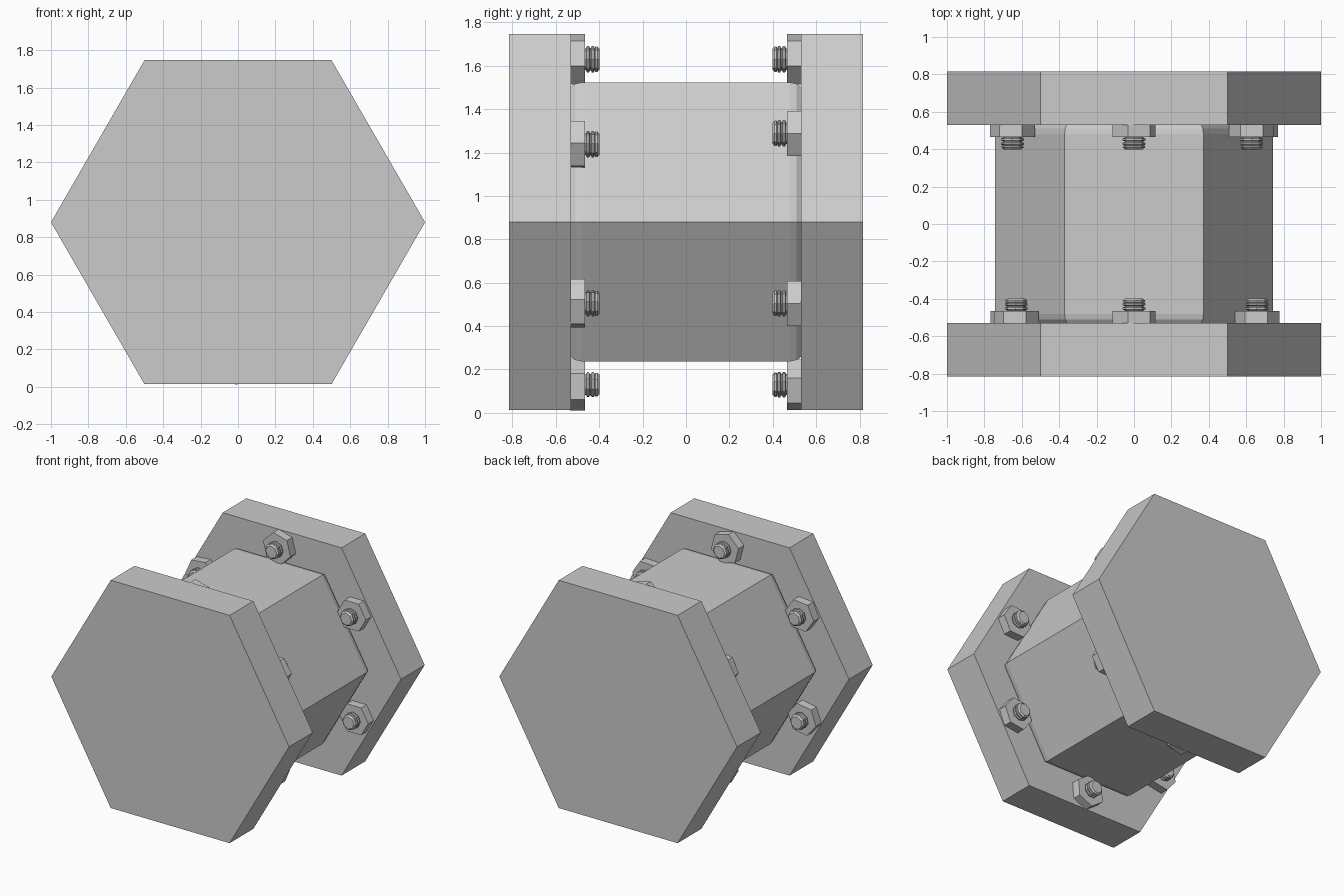
import bpy, bmesh
from math import cos, sin, radians, tau

if "Cube" in bpy.data.objects:
    bpy.data.objects.remove(bpy.data.objects["Cube"])

CZ = 0.88  # height of the main axis


def prism(name, profile, sides, cx=0.0, cz=CZ, turn=0.0):
    """Closed solid along y from (y, radius) rings with a given number of sides."""
    bm = bmesh.new()
    rings = []
    for y, r in profile:
        rings.append([bm.verts.new((cx + r * cos(radians(turn) + tau * i / sides), y,
                                    cz + r * sin(radians(turn) + tau * i / sides)))
                      for i in range(sides)])
    for a, b in zip(rings, rings[1:]):
        for i in range(sides):
            j = (i + 1) % sides
            bm.faces.new((a[i], a[j], b[j], b[i]))
    bm.faces.new(rings[0])
    bm.faces.new(rings[-1])
    bmesh.ops.recalc_face_normals(bm, faces=bm.faces)
    me = bpy.data.meshes.new(name)
    bm.to_mesh(me)
    bm.free()
    ob = bpy.data.objects.new(name, me)
    bpy.context.collection.objects.link(ob)
    return ob


# Central hexagonal core with softened ends
half = [(0.48, 0.742), (0.51, 0.735), (0.535, 0.715)]
prism("core", [(-y, r) for y, r in reversed(half)] + half, 6)

# Nut placement: (angle around the axis, turn of the nut)
layout = {
    "front": (-1, [(28.5, 3), (90, 45), (147, 5), (210, 10), (270, 25), (330, 8)]),
    "back": (1, [(33, 0), (90, 45), (150, 5), (210, 0), (270, 15), (330, 0)]),
}
# Threaded bolt end: alternating grooves and ridges
thread = [(0.50, 0.050), (0.462, 0.050), (0.456, 0.061), (0.447, 0.061),
          (0.443, 0.052), (0.438, 0.052), (0.434, 0.061), (0.425, 0.061),
          (0.421, 0.052), (0.417, 0.058), (0.408, 0.058), (0.398, 0.047)]

for side, (s, nuts) in layout.items():
    # End flange
    prism(side + "_flange", [(s * 0.53, 1.0), (s * 0.815, 1.0)], 6)
    for n, (angle, turn) in enumerate(nuts):
        cx = 0.75 * cos(radians(angle))
        cz = CZ + 0.75 * sin(radians(angle))
        # Hex nut and bolt end
        prism(f"{side}_nut_{n}", [(s * 0.535, 0.12), (s * 0.466, 0.12)], 6, cx, cz, turn)
        prism(f"{side}_bolt_{n}", [(s * y, r) for y, r in thread], 8, cx, cz, turn)
